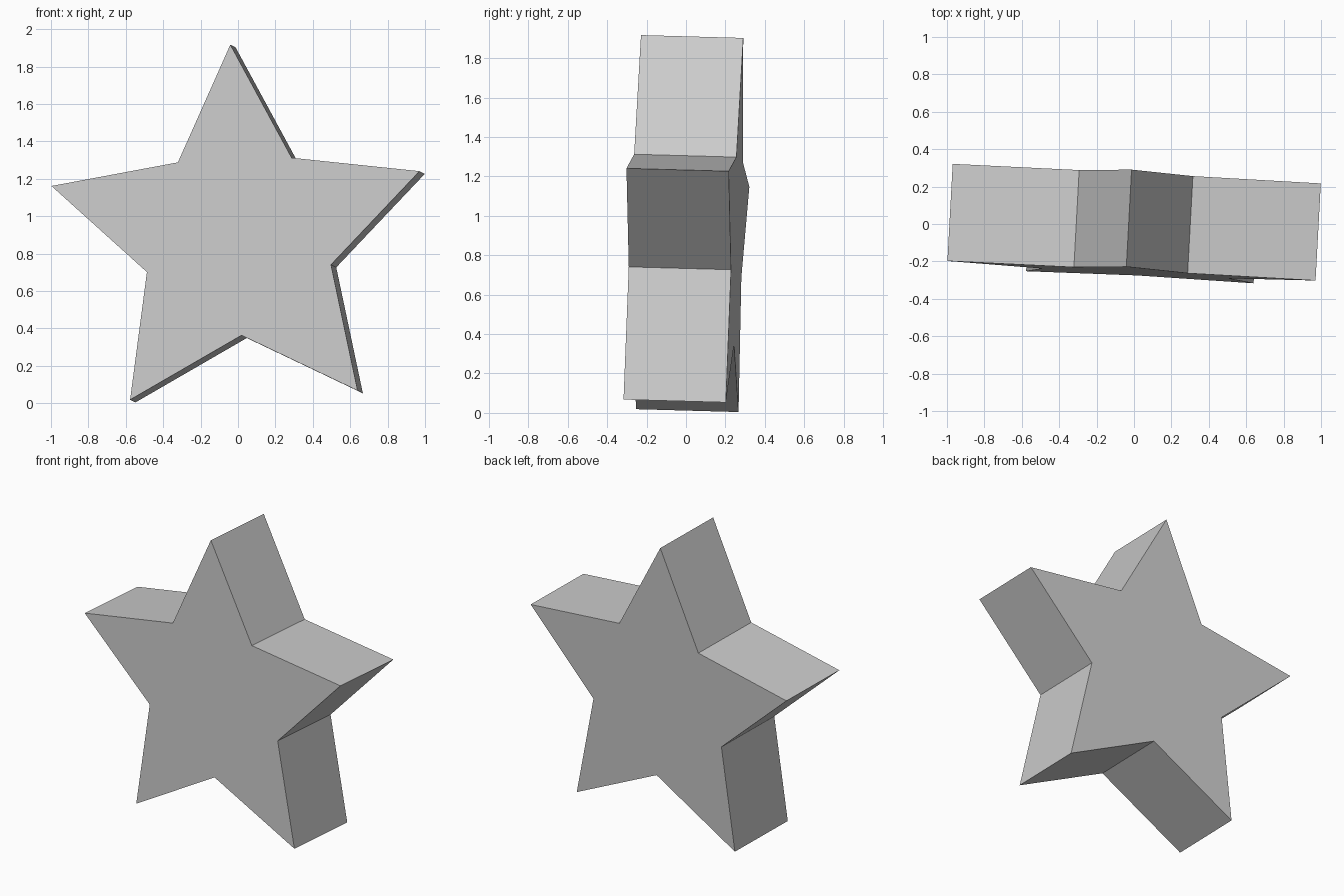
import bpy
import bmesh
from math import sin, cos, pi, radians
from mathutils import Vector

cube = bpy.data.objects.get("Cube")
if cube:
    bpy.data.objects.remove(cube, do_unlink=True)

POINTS = 5
OUTER, INNER = 1.037, 0.5185
DEPTH = 0.52

# Single plain grey
grey = bpy.data.materials.new("plain_grey")
colour = (0.6, 0.6, 0.6, 1)
grey.diffuse_color = colour
grey.use_nodes = True
grey.node_tree.nodes["Principled BSDF"].inputs["Base Color"].default_value = colour

# Five-pointed profile, extruded front to back
bm = bmesh.new()
profile = []
for i in range(2 * POINTS):
    r = INNER if i % 2 else OUTER
    a = i * pi / POINTS
    profile.append(bm.verts.new((r * sin(a), -DEPTH / 2, r * cos(a))))
front = bm.faces.new(profile)
ext = bmesh.ops.extrude_face_region(bm, geom=[front], use_keep_orig=True)
back = [v for v in ext["geom"] if isinstance(v, bmesh.types.BMVert)]
bmesh.ops.translate(bm, verts=back, vec=Vector((0, DEPTH, 0)))
bmesh.ops.recalc_face_normals(bm, faces=bm.faces)

mesh = bpy.data.meshes.new("star")
bm.to_mesh(mesh)
bm.free()
mesh.materials.append(grey)

# Slightly tilted, resting on its lowest point
star = bpy.data.objects.new("star", mesh)
bpy.context.collection.objects.link(star)
star.rotation_euler = (radians(-1.6), radians(-2.3), radians(-3.04))
star.location = (0.013, 0, 0.874)
